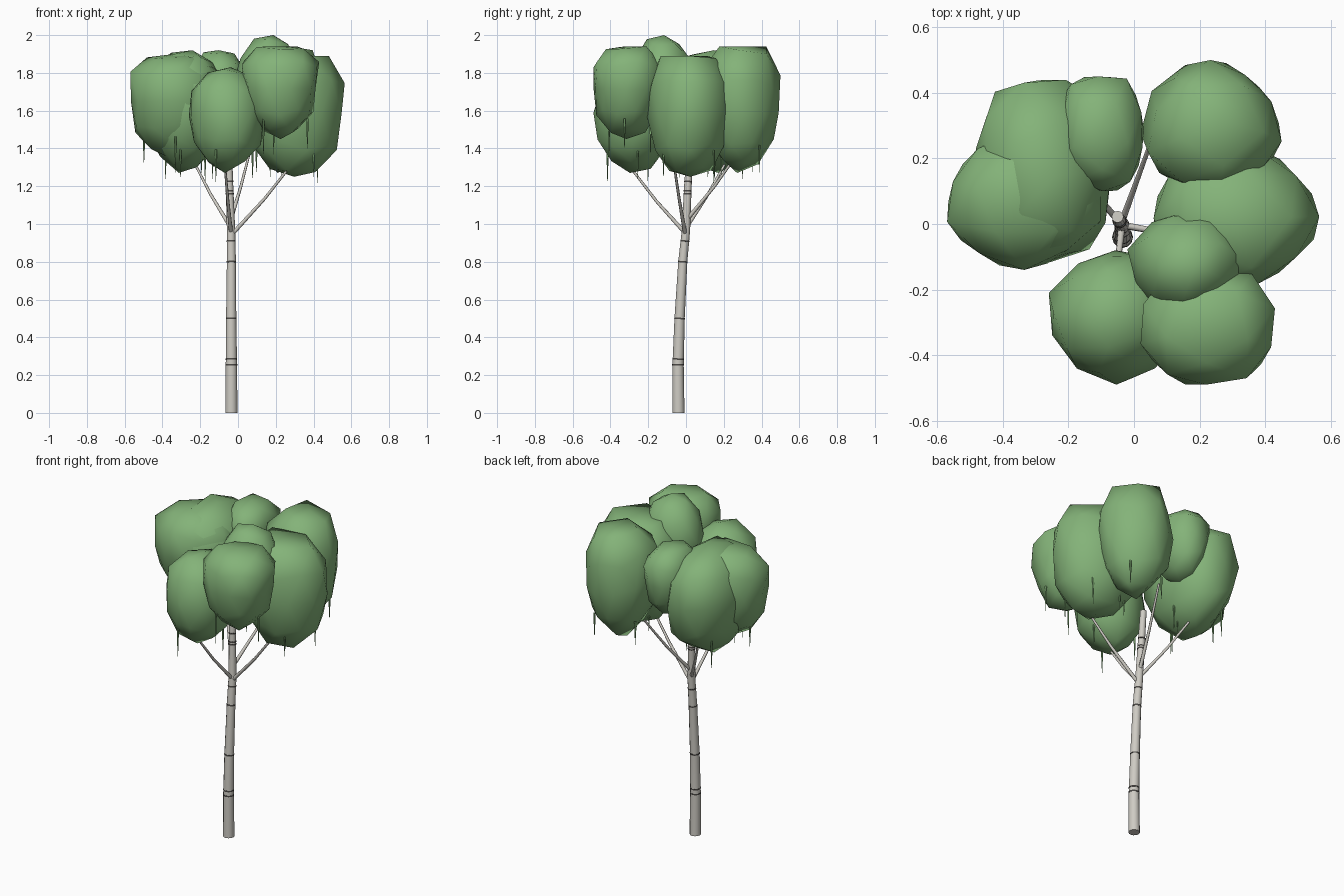
import bpy, bmesh, math, random
from mathutils import Matrix, Vector

random.seed(11)
if "Cube" in bpy.data.objects:
    bpy.data.objects.remove(bpy.data.objects["Cube"])


def material(name, r, g, b):
    m = bpy.data.materials.new(name)
    m.use_nodes = True
    m.diffuse_color = (r, g, b, 1)
    m.node_tree.nodes["Principled BSDF"].inputs["Base Color"].default_value = (r, g, b, 1)
    m.node_tree.nodes["Principled BSDF"].inputs["Roughness"].default_value = 0.8
    return m


LEAF = material("leaf green", 0.23, 0.45, 0.19)
BARK = material("pale bark", 0.62, 0.6, 0.55)
MARK = material("dark bark mark", 0.07, 0.065, 0.06)


def finish(bm, name, mat, angle):
    bmesh.ops.recalc_face_normals(bm, faces=bm.faces)
    mesh = bpy.data.meshes.new(name)
    bm.to_mesh(mesh)
    bm.free()
    mesh.materials.append(mat)
    ob = bpy.data.objects.new(name, mesh)
    bpy.context.collection.objects.link(ob)
    bpy.ops.object.select_all(action='DESELECT')
    ob.select_set(True)
    bpy.context.view_layer.objects.active = ob
    bpy.ops.object.shade_smooth_by_angle(angle=math.radians(angle))


def tube(name, path, radii, mat, sides=10):
    """Capped round tube through the path points."""
    pts = [Vector(p) for p in path]
    bm = bmesh.new()
    rings = []
    for i, (p, r) in enumerate(zip(pts, radii)):
        along = pts[min(i + 1, len(pts) - 1)] - pts[max(i - 1, 0)]
        turn = Vector((0, 0, 1)).rotation_difference(along)
        angles = [math.tau * k / sides for k in range(sides)]
        rings.append([bm.verts.new(p + turn @ Vector((r * math.cos(a), r * math.sin(a), 0)))
                      for a in angles])
    for low, high in zip(rings, rings[1:]):
        for k in range(sides):
            n = (k + 1) % sides
            bm.faces.new((low[k], low[n], high[n], high[k]))
    bm.faces.new(rings[0])
    bm.faces.new(rings[-1])
    finish(bm, name, mat, 50)


def clump(name, low, high, fullness):
    """Lumpy ball with broad shoulders and a pointed underside, filling the box."""
    bm = bmesh.new()
    bmesh.ops.create_icosphere(bm, subdivisions=2, radius=1)
    spin = (Matrix.Rotation(random.uniform(0, math.tau), 3, 'Z')
            @ Matrix.Rotation(random.uniform(-.2, .2), 3, 'X'))
    for v in bm.verts:
        v.co = spin @ v.co * random.uniform(.94, 1.08)
        if v.co.z > 0:
            widen = 1 + fullness * v.co.z
            v.co = Vector((v.co.x * widen, v.co.y * widen, min(v.co.z, 1.05 - fullness * .5)))
    for axis in range(3):
        values = [v.co[axis] for v in bm.verts]
        a, b = min(values), max(values)
        for v in bm.verts:
            t = (v.co[axis] - a) / (b - a)
            v.co[axis] = low[axis] + t * (high[axis] - low[axis])
    finish(bm, name, LEAF, 60)


# Trunk, gently bowed
trunk_path = [(-.035, -.04, 0), (-.035, -.042, .25), (-.036, -.034, .5),
              (-.035, -.017, .8), (-.037, 0, .97), (-.045, .01, 1.2), (-.05, .022, 1.4)]
trunk_radii = [.032, .03, .027, .024, .022, .02, .018]
tube("trunk", trunk_path, trunk_radii, BARK, 12)


def trunk_at(z):
    for i in range(len(trunk_path) - 1):
        a, b = Vector(trunk_path[i]), Vector(trunk_path[i + 1])
        if z <= b.z:
            t = (z - a.z) / (b.z - a.z)
            return a.lerp(b, t), trunk_radii[i] * (1 - t) + trunk_radii[i + 1] * t


# Dark bands around the bark
for i, z in enumerate((.255, .285, .5, .8, .91, 1.16, 1.175, 1.225)):
    ends = [trunk_at(z - .004), trunk_at(z + .004)]
    tube(f"bark_band_{i + 1}", [e[0] for e in ends], [e[1] + .0012 for e in ends], MARK, 12)

# Branches, each bending upward into the crown
branches = {"right": (.94, (.32, -.07, 1.36)), "front": (.95, (-.07, -.31, 1.32)),
            "left": (.98, (-.25, .23, 1.36)), "back": (1.02, (.07, .3, 1.41))}
for name, (z, end) in branches.items():
    start, end = trunk_at(z)[0], Vector(end)
    middle = start.lerp(end, .5) + Vector((0, 0, -.015))
    tube(name + "_branch", [start, middle, end], [.011, .008, .006], BARK, 8)

# Leaf clumps: lowest corner, highest corner, shoulder fullness
clumps = {
    "left": ((-.57, -.14, 1.34), (-.1, .28, 1.9), .3),
    "back_left": ((-.49, -.12, 1.27), (-.07, .44, 1.92), .2),
    "back": ((-.23, .1, 1.5), (.03, .45, 1.92), .3),
    "back_right": ((.02, .09, 1.27), (.45, .5, 1.94), .3),
    "right": ((.06, -.21, 1.25), (.565, .25, 1.89), .35),
    "top": ((-.02, -.3, 1.5), (.35, .04, 2), 0),
    "front_right": ((.02, -.49, 1.45), (.43, -.13, 1.94), .35),
    "front": ((-.26, -.49, 1.27), (.14, -.08, 1.83), .15),
}
for name, (low, high, fullness) in clumps.items():
    low, high = Vector(low), Vector(high)
    clump(name + "_leaf_clump", low, high, fullness)
    if name in ("back", "top"):
        continue
    # Thin vines hanging from the underside
    centre, half = (low + high) / 2, (high - low) / 2
    first = random.uniform(0, math.tau)
    for k in range(3):
        a = first + k * math.tau / 3 + random.uniform(-.4, .4)
        root = centre + Vector((.7 * half.x * math.cos(a), .7 * half.y * math.sin(a), -.56 * half.z))
        tip = root - Vector((0, 0, random.uniform(.14, .2)))
        tube(f"{name}_vine_{k + 1}", [root, root.lerp(tip, .4), tip], [.006, .005, .001], LEAF, 5)
